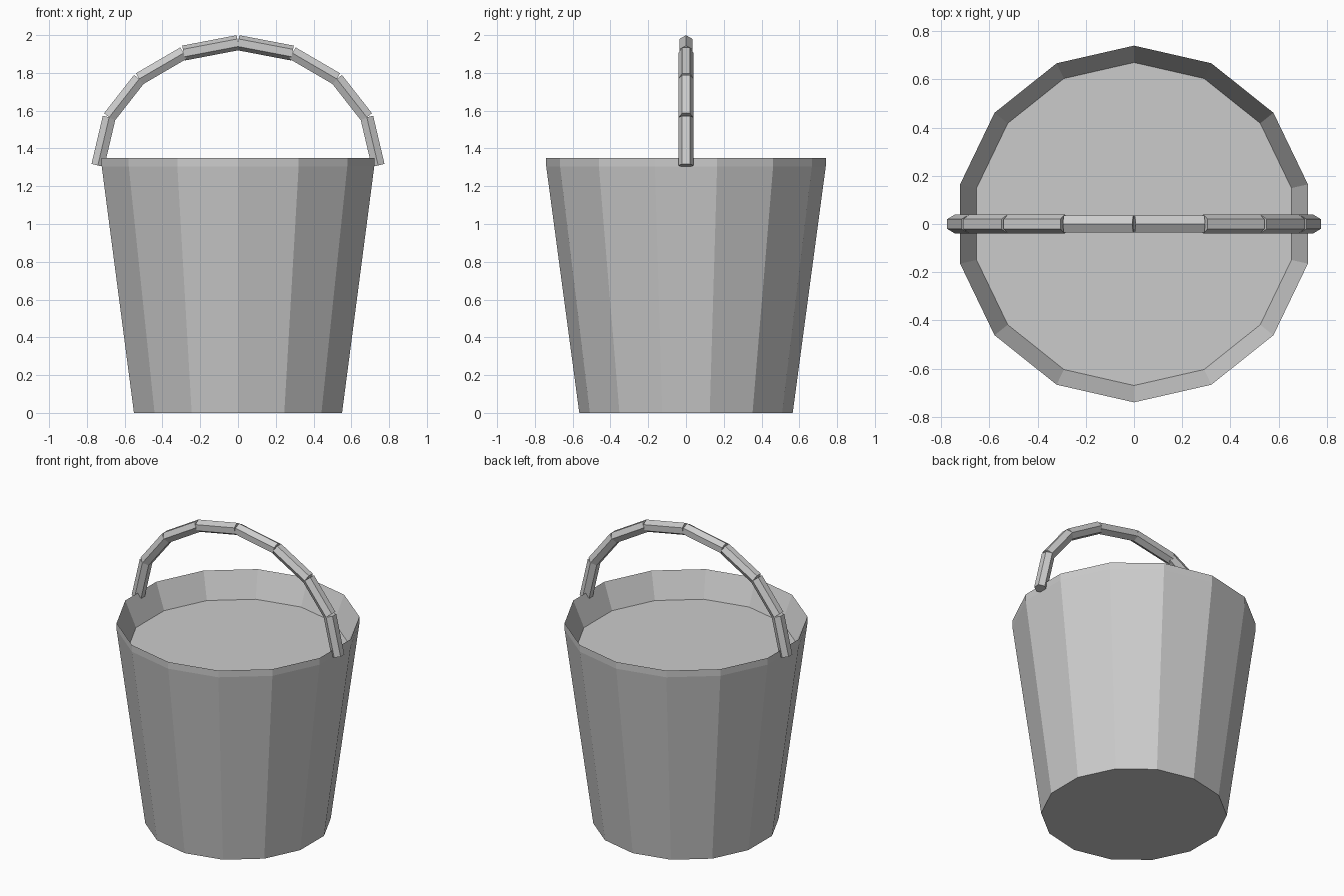
import bpy
from math import cos, sin, pi, atan2
from mathutils import Vector

cube = bpy.data.objects.get("Cube")
if cube:
    bpy.data.objects.remove(cube, do_unlink=True)

SIDES = 14

grey = bpy.data.materials.new("plain grey")
grey.use_nodes = True
COLOUR = (0.6, 0.6, 0.6, 1)
grey.diffuse_color = COLOUR
grey.node_tree.nodes["Principled BSDF"].inputs["Base Color"].default_value = COLOUR


def add_object(name, verts, faces):
    mesh = bpy.data.meshes.new(name)
    mesh.from_pydata(verts, [], faces)
    mesh.materials.append(grey)
    obj = bpy.data.objects.new(name, mesh)
    bpy.context.collection.objects.link(obj)
    return obj


def loft(name, rings):
    """Skin a list of equal vertex rings and cap both ends."""
    n = len(rings[0])
    verts = [v for ring in rings for v in ring]
    faces = [(k * n + i, k * n + (i + 1) % n, (k + 1) * n + (i + 1) % n, (k + 1) * n + i)
             for k in range(len(rings) - 1) for i in range(n)]
    faces.append(tuple(reversed(range(n))))
    faces.append(tuple(range(len(verts) - n, len(verts))))
    return add_object(name, verts, faces)


def circle(radius, z):
    angles = [pi / 2 + 2 * pi * i / SIDES for i in range(SIDES)]
    return [(radius * cos(a), radius * sin(a), z) for a in angles]


# Bucket: base, tapered wall, upright rim band, inner slope, flat fill
profile = [(0.565, 0), (0.74, 1.305), (0.74, 1.35), (0.67, 1.18)]
loft("bucket", [circle(r, z) for r, z in profile])


def handle_link(name, start, end, turn):
    """Hexagonal bar between two points; turn rolls the bar about its length."""
    a, b = Vector(start), Vector(end)
    along = (b - a).normalized()
    side = Vector((0, 1, 0))
    out = side.cross(along)
    ring = [0.04 * (side * cos(turn + i * pi / 3) - out * sin(turn + i * pi / 3))
            for i in range(6)]
    return loft(name, [[a + v for v in ring], [b + v for v in ring]])


# Handle: straight links along an arch, mirrored left and right
path = [(0.742, 1.31), (0.682, 1.565), (0.523, 1.768), (0.288, 1.905), (0, 1.96)]
for label, sign in (("left", 1), ("right", -1)):
    for i, (p, q) in enumerate(zip(path, path[1:])):
        turn = pi / 6 if i == 3 else 0
        handle_link(f"handle_link_{label}_{i + 1}",
                    (sign * p[0], 0, p[1]), (sign * q[0], 0, q[1]), turn)
